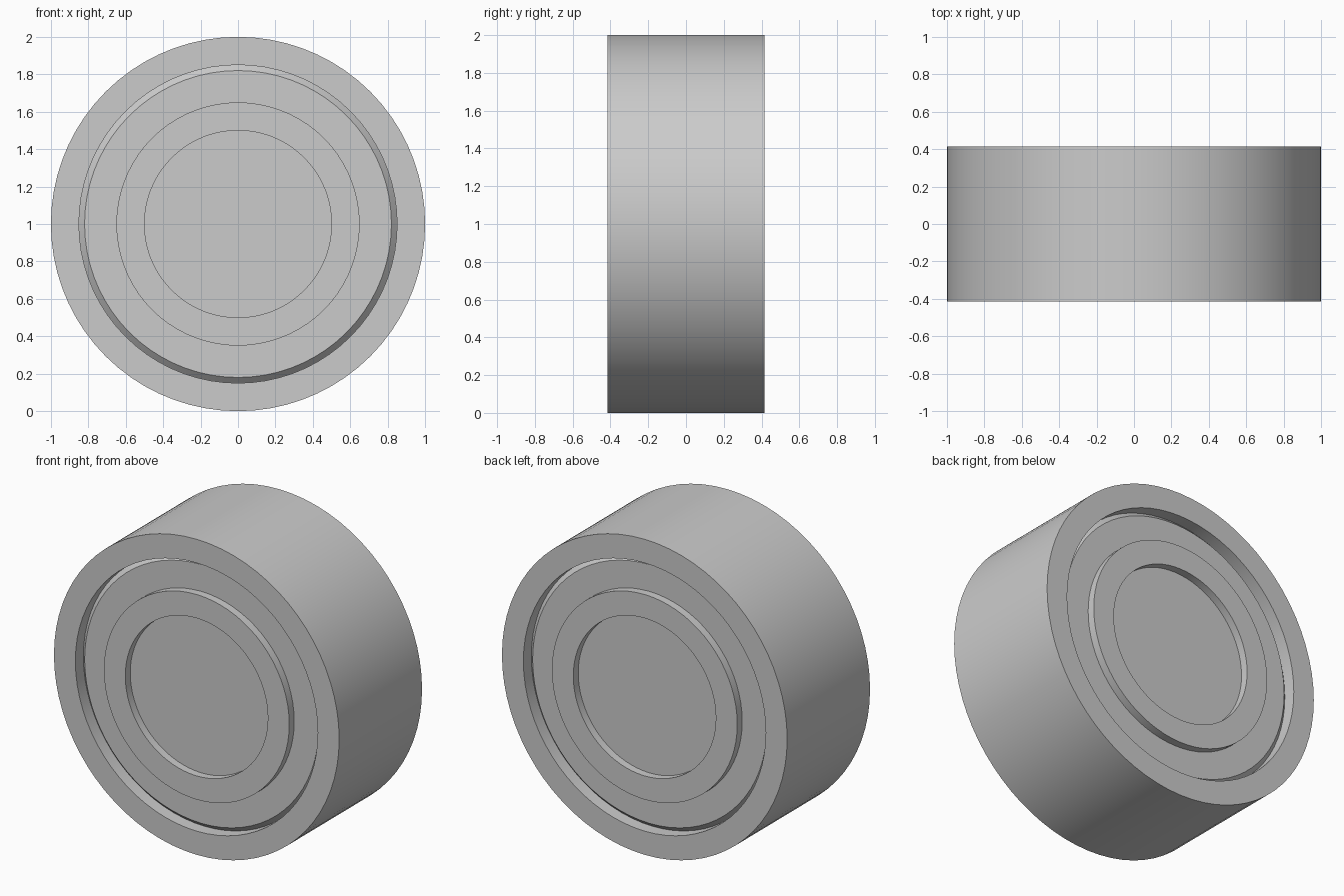
import bpy
import bmesh
import math
from mathutils import Vector

if "Cube" in bpy.data.objects:
    bpy.data.objects.remove(bpy.data.objects["Cube"], do_unlink=True)

SEGMENTS = 72
HALF = 0.415          # half the wheel width
FACE = HALF - 0.05    # recessed hub face
SEAT = HALF - 0.08    # foot of the hub chamfer

grey = bpy.data.materials.new("plain grey")
grey.use_nodes = True
grey.diffuse_color = (0.6, 0.6, 0.6, 1)
grey.node_tree.nodes["Principled BSDF"].inputs["Base Color"].default_value = (0.6, 0.6, 0.6, 1)


def lathe(name, profile, closed):
    """Spin (radius, y) points about the wheel axle, which runs along y."""
    bm = bmesh.new()
    verts = [bm.verts.new((r, y, 0)) for r, y in profile]
    edges = [bm.edges.new(pair) for pair in zip(verts, verts[1:])]
    if closed:
        edges.append(bm.edges.new((verts[-1], verts[0])))
    bmesh.ops.spin(bm, geom=verts + edges, cent=(0, 0, 0), axis=(0, 1, 0),
                   angle=math.tau, steps=SEGMENTS, use_duplicate=False)
    bmesh.ops.remove_doubles(bm, verts=bm.verts, dist=0.0001)
    bmesh.ops.recalc_face_normals(bm, faces=bm.faces)
    bmesh.ops.translate(bm, verts=bm.verts, vec=Vector((0, 0, 1)))
    mesh = bpy.data.meshes.new(name)
    bm.to_mesh(mesh)
    bm.free()
    mesh.materials.append(grey)
    obj = bpy.data.objects.new(name, mesh)
    bpy.context.collection.objects.link(obj)
    bpy.ops.object.select_all(action="DESELECT")
    obj.select_set(True)
    bpy.context.view_layer.objects.active = obj
    bpy.ops.object.shade_smooth_by_angle(angle=math.radians(30))
    return obj


# Outer tyre: a plain thick ring
lathe("tyre", [(1, -HALF), (1, HALF), (0.85, HALF), (0.85, -HALF)], closed=True)

# Hub: recessed centre, raised ring, recessed face and chamfered rim, same on both sides
side = [(0, FACE), (0.5, FACE), (0.5, HALF), (0.65, HALF),
        (0.65, FACE), (0.82, FACE), (0.85, SEAT)]
lathe("hub", side + [(r, -y) for r, y in reversed(side)], closed=False)
